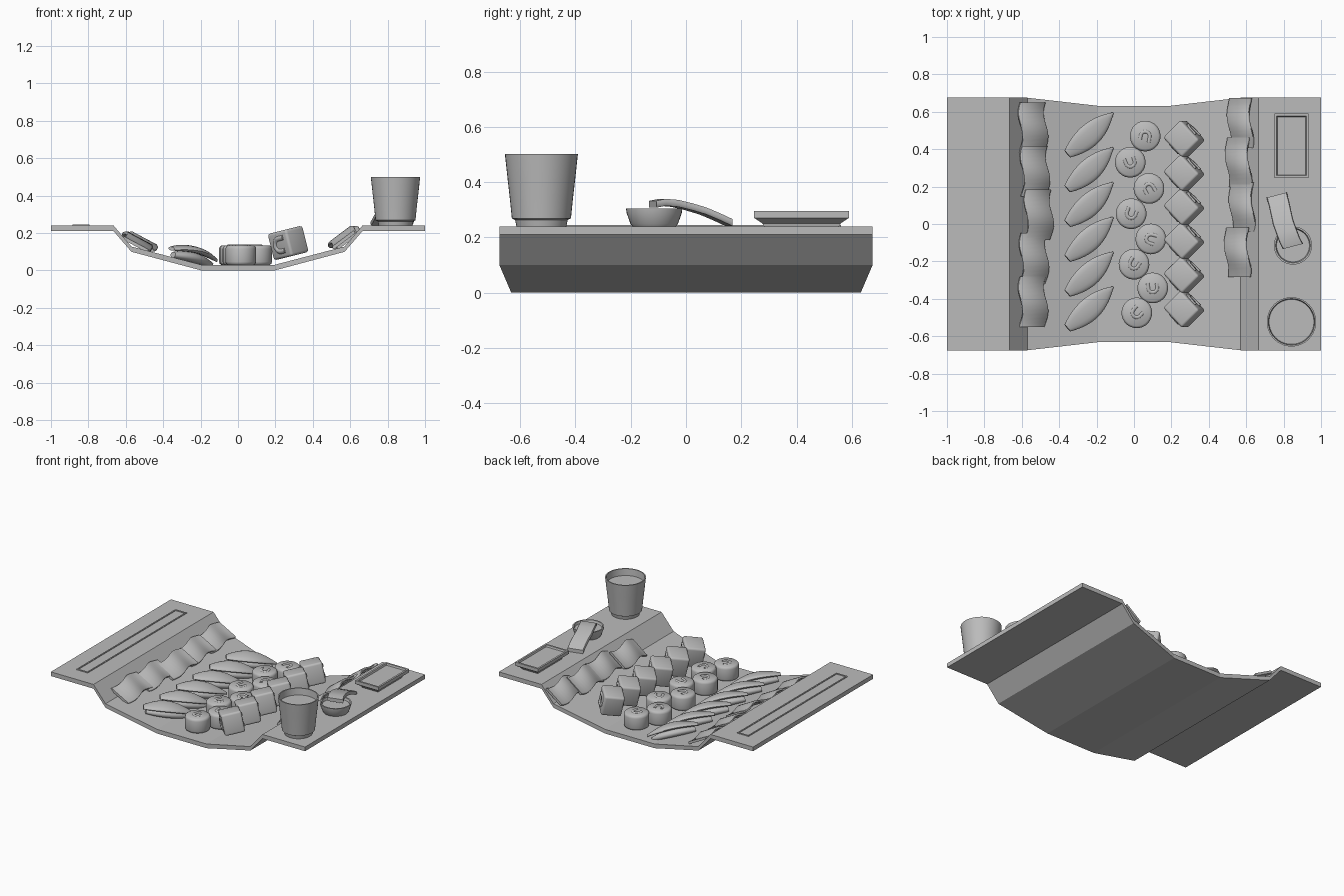
import bpy, bmesh, math
from mathutils import Matrix, Vector

if "Cube" in bpy.data.objects:
    bpy.data.objects.remove(bpy.data.objects["Cube"])

grey = bpy.data.materials.new("plain grey")
grey.diffuse_color = (0.5, 0.5, 0.5, 1)
grey.use_nodes = True
grey.node_tree.nodes["Principled BSDF"].inputs["Base Color"].default_value = grey.diffuse_color


def add_rings(bm, rings):
    """Skin a list of closed rings and cap both ends."""
    rows = [[bm.verts.new(p) for p in r] for r in rings]
    n = len(rows[0])
    for a, b in zip(rows, rows[1:]):
        for i in range(n):
            j = (i + 1) % n
            bm.faces.new((a[i], a[j], b[j], b[i]))
    bm.faces.new(rows[0][::-1])
    bm.faces.new(rows[-1])


def finish(name, bm, mat=Matrix(), angle=35):
    bmesh.ops.recalc_face_normals(bm, faces=bm.faces[:])
    me = bpy.data.meshes.new(name)
    bm.to_mesh(me)
    bm.free()
    me.materials.append(grey)
    for p in me.polygons:
        p.use_smooth = True
    me.set_sharp_from_angle(angle=math.radians(angle))
    ob = bpy.data.objects.new(name, me)
    ob.matrix_world = mat
    bpy.context.collection.objects.link(ob)
    return ob


def skin(name, rings, mat=Matrix(), angle=35):
    bm = bmesh.new()
    add_rings(bm, rings)
    return finish(name, bm, mat, angle)


def lathe(profile, n=32):
    return [[(r * math.cos(2 * math.pi * i / n), r * math.sin(2 * math.pi * i / n), z)
             for i in range(n)] for r, z in profile]


def rect(hx, hy, z):
    return [(-hx, -hy, z), (hx, -hy, z), (hx, hy, z), (-hx, hy, z)]


def place(x, y, z, tilt=0, turn=0):
    return (Matrix.Translation((x, y, z)) @ Matrix.Rotation(math.radians(tilt), 4, 'Y')
            @ Matrix.Rotation(math.radians(turn), 4, 'Z'))


def strip(name, centres, across, thick, mat=Matrix()):
    """Flat ribbon with a soft edge that follows a list of centre points."""
    a, up = Vector(across), Vector((0, 0, thick / 2))
    rings = []
    for c in centres:
        c = Vector(c)
        rings.append([c - a - up * .5, c - a * .93 - up, c + a * .93 - up, c + a - up * .5,
                      c + a + up * .5, c + a * .93 + up, c - a * .93 + up, c - a + up * .5])
    return skin(name, rings, mat, 50)


def add_horseshoe(bm, mat, size=1.0):
    """Raised U shaped filling mark in the local xy plane."""
    path = [(.024, -.028)] + [(.024 * math.cos(t * math.pi / 8), .024 * math.sin(t * math.pi / 8))
                              for t in range(9)] + [(-.024, -.022)]
    rings = []
    for i, p in enumerate(path):
        q0, q1 = path[max(i - 1, 0)], path[min(i + 1, len(path) - 1)]
        d = Vector((q1[0] - q0[0], q1[1] - q0[1], 0)).normalized()
        side = Vector((-d.y, d.x, 0))
        rings.append([mat @ ((Vector((p[0], p[1], 0)) + side * .009 * math.cos(k * math.pi / 3)
                              + Vector((0, 0, .006 * math.sin(k * math.pi / 3)))) * size)
                      for k in range(6)])
    add_rings(bm, rings)


# Tray: folded sheet with wide flat wings and a bowed middle
half = [(1, .24, .21, .675), (.665, .24, .21, .675), (.57, .128, .1, .675), (.195, .03, 0, .632)]
stations = [(-x, t, b, y) for x, t, b, y in half] + half[::-1]
skin("tray", [[(x, -y, b), (x, y, b), (x, y, t), (x, -y, t)] for x, t, b, y in stations], angle=5)

# Chopstick rest: thin raised frame on the left wing
skin("chopstick_slot", [rect(.045, .557, 0), rect(.045, .557, .006), rect(.036, .548, .006),
                        rect(.036, .548, .001)], place(-.84, .003, .239), 10)

# Square dish on the right wing
skin("square_dish", [rect(.062, .135, 0), rect(.065, .142, .012), rect(.092, .172, .032),
                     rect(.092, .172, .056), rect(.079, .159, .056), rect(.075, .155, .044)],
     place(.842, .418, .239), 20)

# Small sauce bowl
skin("sauce_bowl", lathe([(.078, 0), (.086, .01), (.1, .05), (.102, .066), (.093, .066),
                          (.088, .05)]), place(.85, -.115, .239))

# Slice leaning on the sauce bowl
lean = [(.85, -.12, .32), (.832, -.085, .327), (.815, -.04, .323), (.797, .01, .311),
        (.786, .06, .296), (.775, .11, .275), (.763, .155, .254)]
strip("dipped_slice", lean, (.054, .014, 0), .025)

# Tea cup
skin("cup", lathe([(.09, 0), (.095, .024), (.107, .03), (.114, .1), (.122, .17), (.132, .262),
                   (.124, .262), (.12, .215)], 40), place(.842, -.523, .239))

# Overlapping wavy slices on both slopes
def wavy_slice(name, x, y, z, tilt, width, length):
    pts = []
    for i in range(13):
        u = i / 12 - .5
        pts.append((.013 * math.sin(2 * math.pi * u), -length * u,
                    .012 * math.sin(2 * math.pi * u + 1.2) - .016 * u))
    strip(name, pts, (width / 2, 0, 0), .017, place(x, y, z, tilt))


for i, x in enumerate((-.54, -.53, -.51, -.535, -.54)):
    wavy_slice("left_slice", x, .515 - .233 * i, .157, 28, .152, .27)
for i, (x, y) in enumerate(((.568, .54), (.558, .33), (.578, .09), (.553, -.15))):
    wavy_slice("right_slice", x, y, .178, -37, .146, .265)


# Leaf shaped pieces: rice pad with a pointed topping
def leaf_rings(length, width, z0, height, bulge):
    rings = []
    for i in range(15):
        u = i / 14
        w = width * max(.06, math.sin(math.pi * (.1 + .9 * u)) ** .8)
        lift = bulge * math.sin(math.pi * u)
        h = height * (.35 + .65 * math.sin(math.pi * (.1 + .85 * u)))
        rings.append([((u - .5) * length, w * math.copysign(abs(math.cos(a)) ** .8, math.cos(a)),
                       z0 + lift + h * (.5 + .5 * math.sin(a)))
                      for a in [2 * math.pi * k / 16 for k in range(16)]])
    return rings


for i in range(6):
    spot = place(-.245, .484 - .186 * i, .042, 14.5, 41)
    skin("rice_pad", leaf_rings(.29, .05, 0, .055, 0), spot, 50)
    skin("leaf_topping", leaf_rings(.335, .062, .035, .035, .018), spot, 50)

# Round rolls in a zigzag
spots = [(.06, .47), (-.02, .33), (.08, .19), (-.015, .055), (.09, -.08), (0, -.215),
         (.1, -.342), (.015, -.475)]
for i, (x, y) in enumerate(spots):
    bm = bmesh.new()
    add_rings(bm, lathe([(.07, 0), (.079, .006), (.082, .016), (.082, .086), (.079, .096),
                         (.07, .103)], 28))
    add_horseshoe(bm, Matrix.Translation((0, 0, .103)))
    finish("round_roll", bm, place(x, y, .03, 0, (-10, 200, 30, 160, 75, 150, 185, 140)[i]), 50)

# Square rolls resting on the right slope, marks on both cut ends
for i in range(6):
    bm = bmesh.new()
    bmesh.ops.create_cube(bm, size=1, matrix=Matrix.Diagonal((.135, .15, .145, 1)))
    bmesh.ops.bevel(bm, geom=bm.edges[:], offset=.014, segments=3, profile=.5, affect='EDGES')
    for s in (-1, 1):
        add_horseshoe(bm, Matrix.Translation((s * .0675, 0, 0))
                      @ Matrix.Rotation(s * math.pi / 2, 4, 'Y'), 1.45)
    finish("square_roll", bm, place(.268, .455 - .182 * i, .147, -14, 44), 50)
